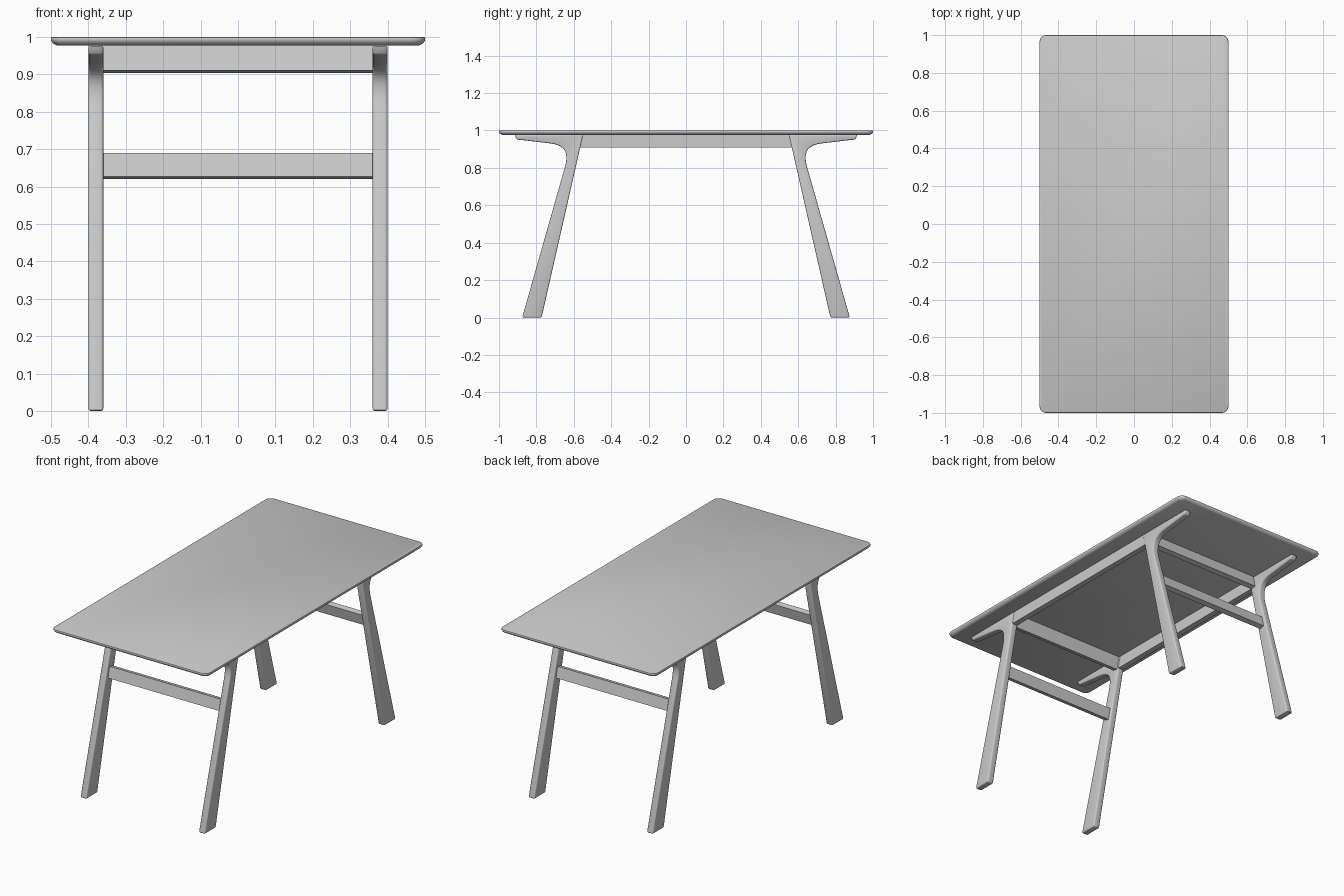
import bpy, bmesh, math
from mathutils import Vector

if "Cube" in bpy.data.objects:
    bpy.data.objects.remove(bpy.data.objects["Cube"])


def finish(name, bm, bevel=0.0, segments=3, mirror=(False, False)):
    bmesh.ops.recalc_face_normals(bm, faces=bm.faces[:])
    if bevel:
        edges = [e for e in bm.edges if e.calc_face_angle(0) > math.radians(35)]
        bmesh.ops.bevel(bm, geom=edges, offset=bevel, segments=segments,
                        profile=0.5, affect='EDGES', clamp_overlap=True)
    mesh = bpy.data.meshes.new(name)
    bm.to_mesh(mesh)
    bm.free()
    obj = bpy.data.objects.new(name, mesh)
    bpy.context.collection.objects.link(obj)
    bpy.ops.object.select_all(action='DESELECT')
    obj.select_set(True)
    bpy.context.view_layer.objects.active = obj
    bpy.ops.object.shade_smooth_by_angle(angle=math.radians(32))
    if any(mirror):
        mod = obj.modifiers.new("Mirror", 'MIRROR')
        mod.use_axis = (mirror[0], mirror[1], False)
        mod.use_mirror_merge = False
    return obj


def extrude_x(name, profile, x0, x1, **kw):
    """Extrude a (y, z) outline along x."""
    bm = bmesh.new()
    face = bm.faces.new([bm.verts.new((x0, y, z)) for y, z in profile])
    new = bmesh.ops.extrude_face_region(bm, geom=[face])["geom"]
    verts = [g for g in new if isinstance(g, bmesh.types.BMVert)]
    bmesh.ops.translate(bm, verts=verts, vec=(x1 - x0, 0, 0))
    return finish(name, bm, **kw)


def bezier(a, b, c, d, n):
    pts = [Vector(p) for p in (a, b, c, d)]
    out = []
    for i in range(1, n):
        t = i / n
        s = 1 - t
        p = pts[0]*s**3 + pts[1]*3*s*s*t + pts[2]*3*s*t*t + pts[3]*t**3
        out.append((p.x, p.y))
    return out


# Tabletop: stacked rounded rectangles, undercut along the lower edge
def rounded_rect(hx, hy, r, n=8):
    pts = []
    for k, (sx, sy) in enumerate([(1, 1), (-1, 1), (-1, -1), (1, -1)]):
        for i in range(n + 1):
            a = math.pi / 2 * (k + i / n)
            pts.append((sx*(hx - r) + r*math.cos(a), sy*(hy - r) + r*math.sin(a)))
    return pts


bm = bmesh.new()
rings = []
for inset, z in [(0.016, 0.977), (0.008, 0.981), (0.003, 0.986), (0, 0.991),
                 (0, 0.997), (0.001, 0.999), (0.003, 1.0)]:
    rings.append([bm.verts.new((x, y, z)) for x, y in
                  rounded_rect(0.5 - inset, 1 - inset, 0.036 - inset)])
for low, high in zip(rings, rings[1:]):
    for i in range(len(low)):
        j = (i + 1) % len(low)
        bm.faces.new((low[i], low[j], high[j], high[i]))
bm.faces.new(rings[0])
bm.faces.new(rings[-1])
finish("tabletop", bm)

# Splayed legs with a curved bracket arm under the top
shoulder, arm_root = (-0.646, 0.81), (-0.725, 0.931)
leg = [(-0.772, 0), (-0.55, 0.978), (-0.917, 0.978), (-0.905, 0.952), arm_root]
leg += bezier(arm_root, (-0.655, 0.922), (-0.625, 0.89), shoulder, 12)
leg += [shoulder, (-0.876, 0)]
extrude_x("leg", leg, -0.40, -0.36, bevel=0.007, mirror=(True, True))

# Side rails between the legs
rail = [(-0.575, 0.91), (-0.555, 0.978), (0.555, 0.978), (0.575, 0.91)]
extrude_x("side_rail", rail, -0.396, -0.363, mirror=(True, False))


# Cross rails, tilted to follow the legs
def cross_rail(name, y, z0, z1, thick=0.03):
    slope = 0.227
    dy = slope * (z1 - z0)
    dz = slope * thick
    extrude_x(name, [(y, z0), (y + thick, z0 - dz),
                     (y + thick + dy, z1 - dz), (y + dy, z1)],
              -0.364, 0.364, mirror=(False, True))


cross_rail("top_cross_rail", -0.604, 0.911, 0.983)
cross_rail("lower_stretcher", -0.677, 0.627, 0.690)
